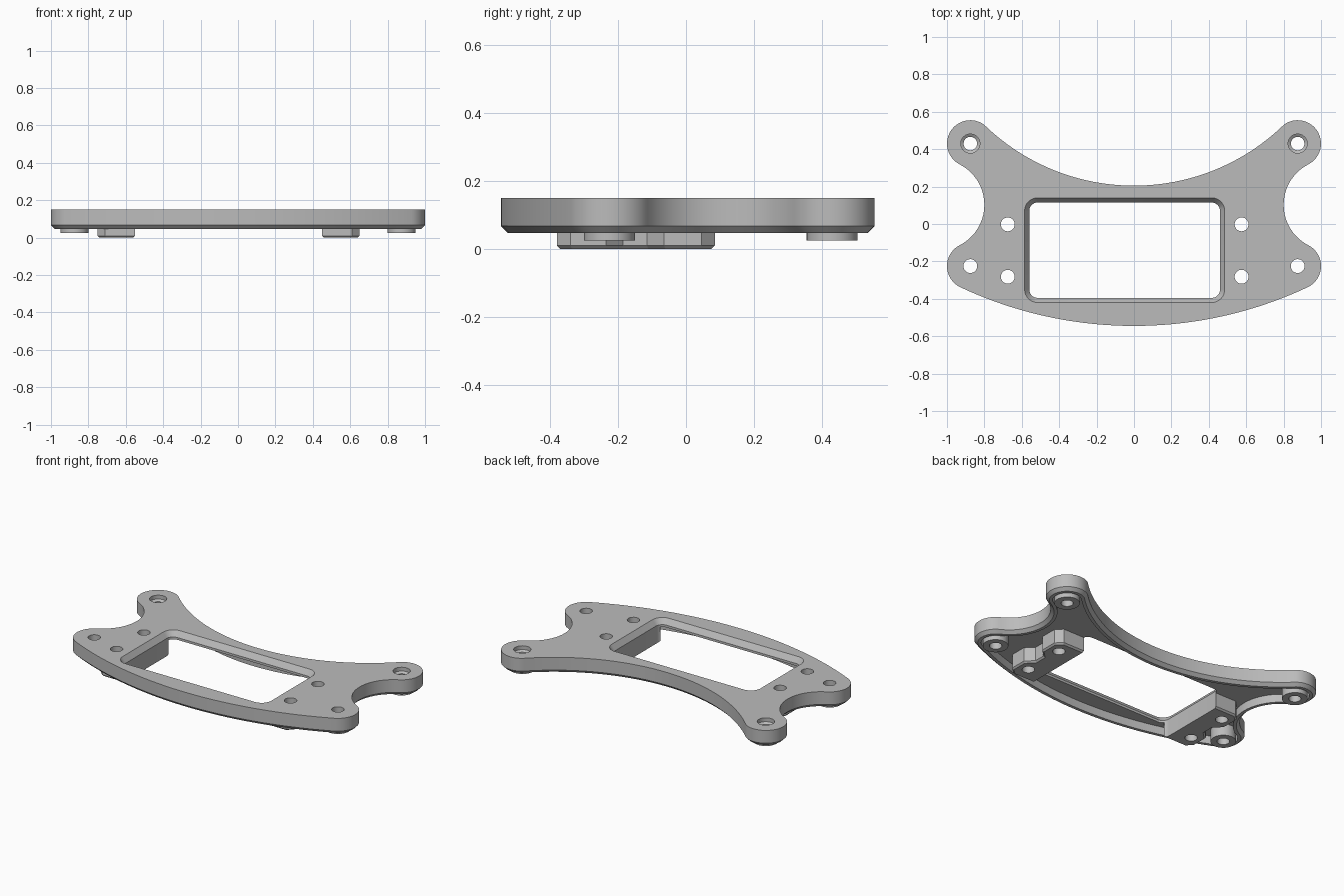
import bpy, bmesh
from math import atan2, cos, sin, pi

cube = bpy.data.objects.get("Cube")
if cube:
    bpy.data.objects.remove(cube, do_unlink=True)

grey = bpy.data.materials.new("light_grey")
grey.use_nodes = True
COLOUR = (0.5, 0.5, 0.5, 1)
grey.diffuse_color = COLOUR
grey.node_tree.nodes["Principled BSDF"].inputs["Base Color"].default_value = COLOUR

TOP, BOTTOM, CEILING = 0.15, 0.047, 0.1
TAB_X, TAB_BACK, TAB_FRONT, TAB_R = 0.875, 0.43, -0.225, 0.125
MID_X = -0.05          # the window and its blocks sit slightly off centre


def loft(name, rings, bevel=0):
    """Solid through stacked rings, each given as (list of xy, z)."""
    bm = bmesh.new()
    loops = [[bm.verts.new((x, y, z)) for x, y in pts] for pts, z in rings]
    for a, b in zip(loops, loops[1:]):
        for i in range(len(a)):
            j = (i + 1) % len(a)
            bm.faces.new((a[i], a[j], b[j], b[i]))
    first = bm.faces.new(loops[0])
    bm.faces.new(loops[-1])
    bmesh.ops.recalc_face_normals(bm, faces=bm.faces[:])
    if bevel:
        bmesh.ops.bevel(bm, geom=list(first.edges), offset=bevel,
                        segments=1, affect='EDGES')
    mesh = bpy.data.meshes.new(name)
    bm.to_mesh(mesh)
    bm.free()
    mesh.materials.append(grey)
    obj = bpy.data.objects.new(name, mesh)
    bpy.context.collection.objects.link(obj)
    return obj


def arc(cx, cy, r, a0, a1, n):
    return [(cx + r * cos(a0 + (a1 - a0) * i / n),
             cy + r * sin(a0 + (a1 - a0) * i / n)) for i in range(n)]


def circle(cx, cy, r, n=40):
    return arc(cx, cy, r, 0, 2 * pi, n)


def outline(d):
    """Plate outline of tangent arcs, moved inwards by d."""
    front_y, front_r = 1.641, 2.186
    back_y, back_r = 1.353, 1.148
    side_x, side_y, side_r = 1.043, (TAB_BACK + TAB_FRONT) / 2, 0.243
    a = atan2(TAB_FRONT - front_y, TAB_X)
    b = atan2(side_y - TAB_FRONT, side_x - TAB_X)
    c = atan2(back_y - TAB_BACK, -TAB_X)
    half = arc(0, front_y, front_r - d, -pi / 2, a, 20)
    half += arc(TAB_X, TAB_FRONT, TAB_R - d, a, b, 20)
    half += arc(side_x, side_y, side_r + d, pi + b, pi - b, 20)
    half += arc(TAB_X, TAB_BACK, TAB_R - d, -b, c, 24)
    half += arc(0, back_y, back_r + d, c - pi, -pi / 2, 24)
    centre = [(0, back_y - back_r - d)]
    return half + centre + [(-x, y) for x, y in reversed(half[1:])]


def window(d, r):
    """Rounded rectangle, grown by d."""
    hx, hy, cy = 0.51 + d - r, 0.255 + d - r, -0.14
    pts = []
    for k, (sx, sy) in enumerate([(1, 1), (-1, 1), (-1, -1), (1, -1)]):
        pts += arc(MID_X + sx * hx, cy + sy * hy, r, k * pi / 2, (k + 1) * pi / 2, 8)
        pts.append((MID_X + sx * hx + r * cos((k + 1) * pi / 2),
                    cy + sy * hy + r * sin((k + 1) * pi / 2)))
    return pts


# Plate: chamfered lower edge, thin rim and hollow underside
plate = loft("mounting_plate", [
    (outline(0), TOP), (outline(0), BOTTOM + 0.02), (outline(0.02), BOTTOM),
    (outline(0.04), BOTTOM), (outline(0.04), CEILING)])

adds, cuts = [], []

# Round standoffs under the four tabs
for s in (-1, 1):
    for y in (TAB_BACK, TAB_FRONT):
        ring = circle(s * TAB_X, y, 0.075)
        adds.append(loft("standoff", [(ring, 0.025), (ring, CEILING + 0.02)]))

# Blocks beside the window, widened around each of their two holes
side = [(0.15, 0.085), (0.19, 0.045), (0.19, -0.065), (0.14, -0.115),
        (0.14, -0.185), (0.19, -0.235), (0.19, -0.34), (0.15, -0.38)]
profile = [(-0.01, 0.085)] + side + [(-0.01, -0.38)]
for s in (-1, 1):
    pts = [(MID_X + s * (0.51 + u), y) for u, y in profile]
    adds.append(loft("side_block", [(pts, 0), (pts, CEILING + 0.02)], 0.01))

# Window opening with a sloped upper edge
cuts.append(loft("window_cutter", [
    (window(0, 0.045), -0.1), (window(0, 0.045), TOP - 0.035),
    (window(0.025, 0.07), TOP), (window(0.025, 0.07), TOP + 0.1)]))

# Screw holes, the back pair countersunk
for s in (-1, 1):
    spots = [(s * TAB_X, TAB_FRONT), (MID_X + s * 0.625, -0.002),
             (MID_X + s * 0.625, -0.282)]
    for x, y in spots:
        hole = circle(x, y, 0.037)
        cuts.append(loft("hole_cutter", [(hole, -0.1), (hole, TOP + 0.1)]))
    hole, wide = (circle(s * TAB_X, TAB_BACK, r) for r in (0.036, 0.051))
    cuts.append(loft("countersink_cutter", [
        (hole, -0.1), (hole, TOP - 0.035), (wide, TOP - 0.025), (wide, TOP + 0.1)]))

# Combine everything into one solid
for operation, parts in (('UNION', adds), ('DIFFERENCE', cuts)):
    for part in parts:
        mod = plate.modifiers.new(part.name, 'BOOLEAN')
        mod.operation, mod.object, mod.solver = operation, part, 'EXACT'
bpy.context.view_layer.update()
graph = bpy.context.evaluated_depsgraph_get()
solid = bpy.data.meshes.new_from_object(plate.evaluated_get(graph))
plate.modifiers.clear()
plate.data = solid
for part in adds + cuts:
    bpy.data.objects.remove(part, do_unlink=True)

bpy.ops.object.select_all(action='DESELECT')
plate.select_set(True)
bpy.context.view_layer.objects.active = plate
bpy.ops.object.shade_smooth_by_angle(angle=pi / 6)
